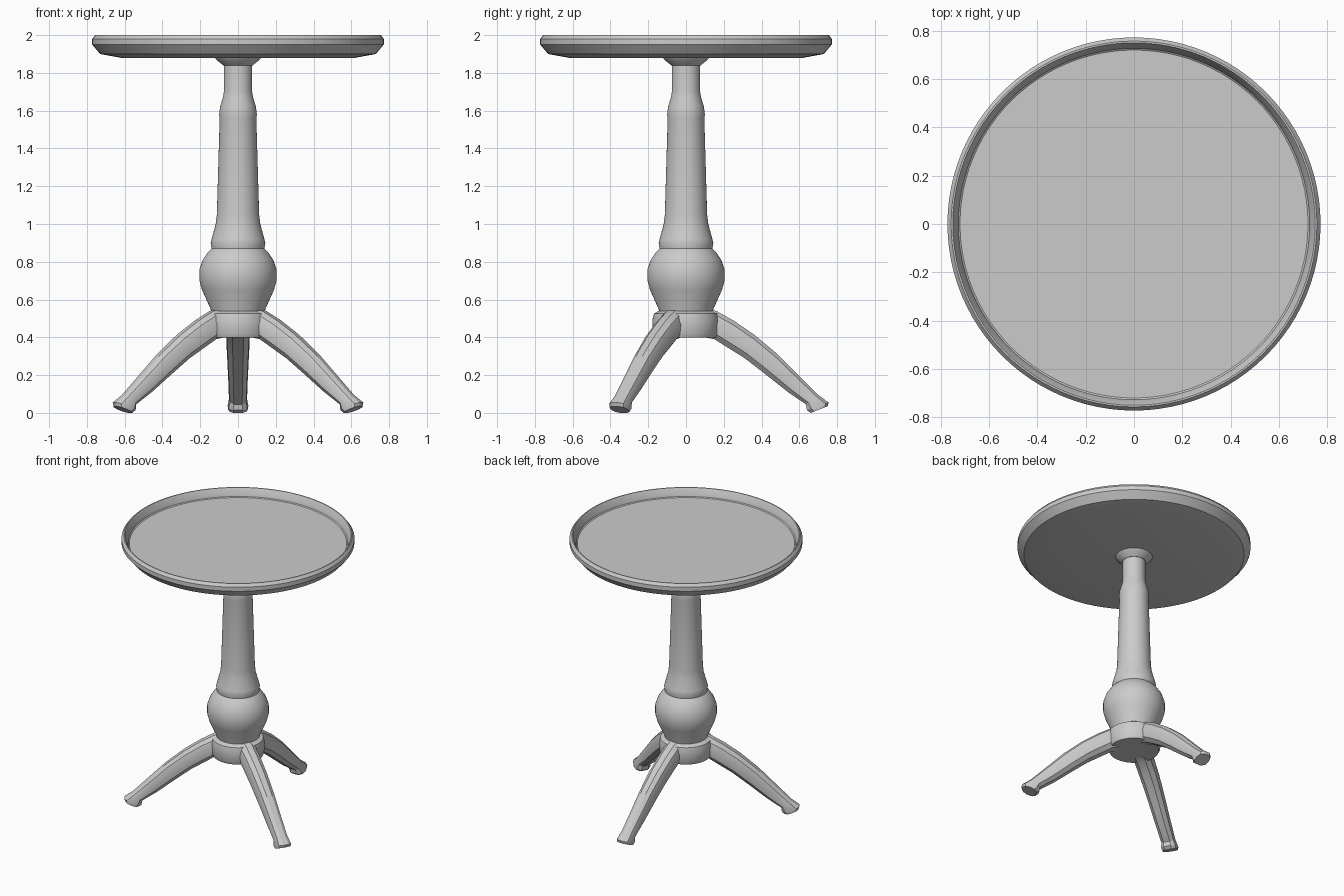
import bpy
import bmesh
from math import cos, sin, pi, radians
from mathutils import Vector, Matrix

cube = bpy.data.objects.get("Cube")
if cube:
    bpy.data.objects.remove(cube, do_unlink=True)

grey = bpy.data.materials.new("plain grey")
grey.use_nodes = True
tone = (0.6, 0.6, 0.6, 1)
grey.diffuse_color = tone
grey.node_tree.nodes["Principled BSDF"].inputs["Base Color"].default_value = tone


def finish(bm, name, angle):
    bmesh.ops.remove_doubles(bm, verts=bm.verts, dist=0.0001)
    bmesh.ops.recalc_face_normals(bm, faces=bm.faces)
    mesh = bpy.data.meshes.new(name)
    bm.to_mesh(mesh)
    bm.free()
    mesh.materials.append(grey)
    obj = bpy.data.objects.new(name, mesh)
    bpy.context.collection.objects.link(obj)
    bpy.ops.object.select_all(action='DESELECT')
    obj.select_set(True)
    bpy.context.view_layer.objects.active = obj
    bpy.ops.object.shade_smooth_by_angle(angle=radians(angle))
    return obj


def lathe(name, profile, steps=64, angle=32):
    bm = bmesh.new()
    verts = [bm.verts.new((r, 0, z)) for r, z in profile]
    edges = [bm.edges.new(pair) for pair in zip(verts, verts[1:])]
    bmesh.ops.spin(bm, geom=verts + edges, cent=(0, 0, 0), axis=(0, 0, 1),
                   angle=2 * pi, steps=steps)
    return finish(bm, name, angle)


# Round tray top with a raised rim
lathe("table_top", [
    (0, 1.88), (0.62, 1.88), (0.73, 1.9), (0.772, 1.95), (0.772, 1.98),
    (0.757, 2), (0.75, 2), (0.732, 1.965), (0.727, 1.945), (0.72, 1.94),
    (0, 1.94)], 96, 25)

# Turned column with its flange and bulb
lathe("column", [
    (0, 1.88), (0.122, 1.88), (0.115, 1.87), (0.078, 1.84), (0.075, 1.84),
    (0.075, 1.7), (0.08, 1.67), (0.095, 1.62), (0.1, 1.58), (0.097, 1.56),
    (0.112, 1.05), (0.118, 1), (0.14, 0.92), (0.145, 0.9), (0.14, 0.87),
    (0.16, 0.85), (0.187, 0.81), (0.204, 0.76), (0.204, 0.7), (0.19, 0.65),
    (0.145, 0.55), (0.14, 0.52), (0, 0.52)])

# Collar that holds the legs
lathe("leg_collar", [
    (0, 0.4), (0.165, 0.4), (0.174, 0.42), (0.178, 0.49), (0.17, 0.525),
    (0.145, 0.54), (0, 0.54)])

# Each station: upper edge (r, z), lower edge (r, z), half width
stations = [
    ((0.1, 0.55), (0.1, 0.4), 0.064),
    ((0.16, 0.54), (0.15, 0.39), 0.064),
    ((0.25, 0.49), (0.23, 0.34), 0.063),
    ((0.36, 0.415), (0.31, 0.29), 0.061),
    ((0.48, 0.315), (0.42, 0.205), 0.056),
    ((0.6, 0.195), (0.54, 0.11), 0.051),
    ((0.7, 0.095), (0.635, 0.045), 0.048),
    ((0.755, 0.055), (0.64, 0.015), 0.055),
    ((0.75, 0.035), (0.66, 0.0), 0.052),
]
# Chamfered cross-section: sideways share, share of the way up
section = [(0.35, 1), (0.8, 0.85), (1, 0.55), (0.9, 0.2), (0.45, 0)]
section += [(-s, u) for s, u in reversed(section)]


def leg(name, heading):
    bm = bmesh.new()
    rings = []
    for upper, lower, half in stations:
        ring = []
        for side, up in section:
            p = Vector(lower).lerp(Vector(upper), up)
            ring.append(bm.verts.new((p.x, side * half, p.y)))
        rings.append(ring)
    count = len(section)
    for a, b in zip(rings, rings[1:]):
        for i in range(count):
            j = (i + 1) % count
            bm.faces.new((a[i], a[j], b[j], b[i]))
    bm.faces.new(rings[0])
    bm.faces.new(rings[-1])
    bm.transform(Matrix.Rotation(radians(heading), 4, 'Z'))
    finish(bm, name, 28)


for name, heading in (("back_leg", 90), ("right_leg", 210), ("left_leg", 330)):
    leg(name, heading)
